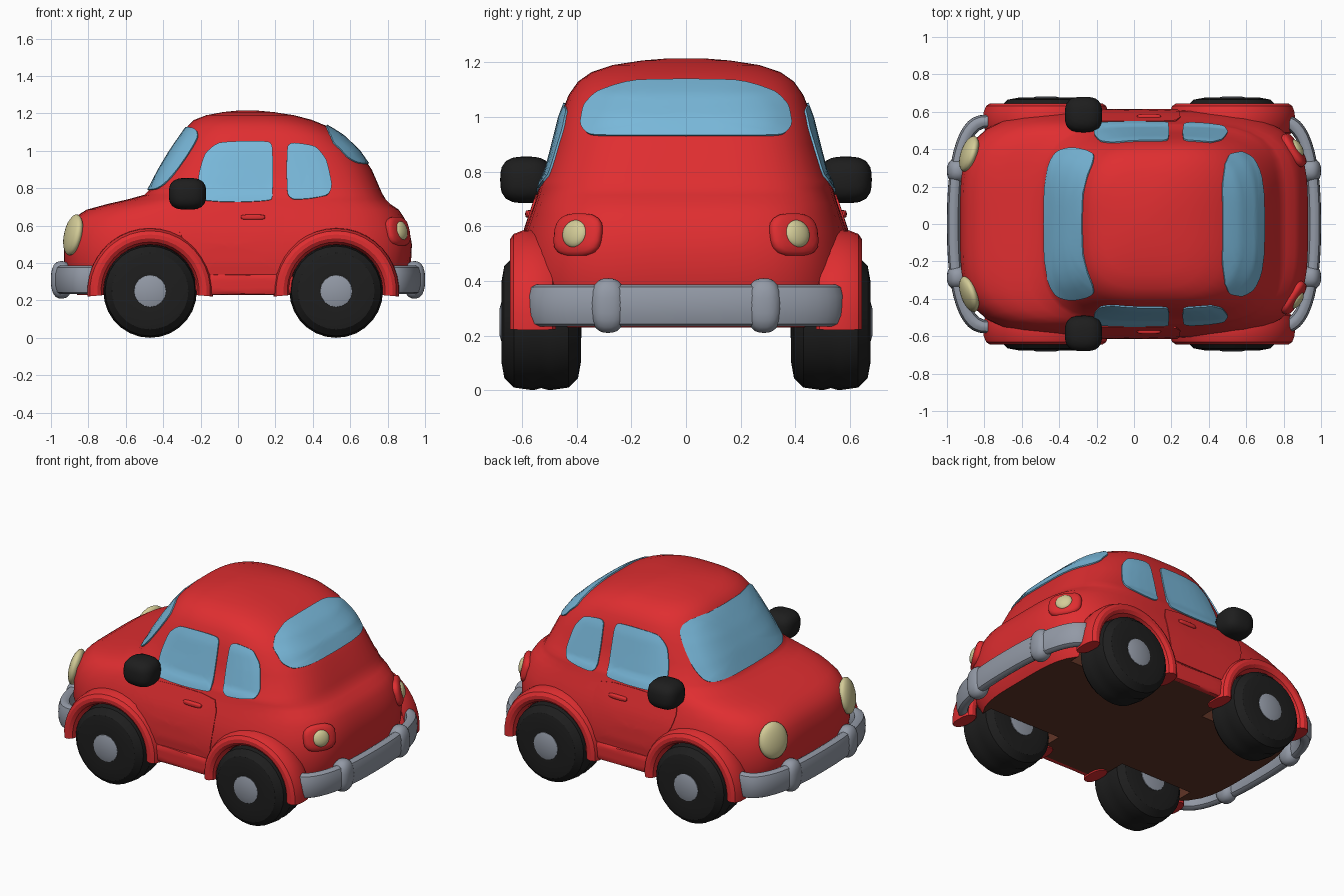
import bpy, bmesh
from math import sin, cos, pi, radians, hypot
from mathutils import Vector
from mathutils.bvhtree import BVHTree

if "Cube" in bpy.data.objects:
    bpy.data.objects.remove(bpy.data.objects["Cube"])


def material(name, rgb):
    mat = bpy.data.materials.new(name)
    mat.use_nodes = True
    mat.diffuse_color = (*rgb, 1)
    for node in mat.node_tree.nodes:
        if node.type == 'BSDF_PRINCIPLED':
            node.inputs["Base Color"].default_value = (*rgb, 1)
    return mat


RED = material("red paint", (0.74, 0.027, 0.03))
BROWN = material("dark brown underside", (0.12, 0.035, 0.02))
GLASS = material("blue glass", (0.19, 0.48, 0.7))
GREY = material("grey metal", (0.29, 0.32, 0.38))
BLACK = material("black rubber", (0.013, 0.013, 0.013))
CREAM = material("cream lamp", (0.65, 0.6, 0.31))
parts = []


def finish(name, bm, mat, recalc=True):
    if recalc:
        bmesh.ops.recalc_face_normals(bm, faces=bm.faces)
    mesh = bpy.data.meshes.new(name)
    bm.to_mesh(mesh)
    bm.free()
    mesh.materials.append(mat)
    obj = bpy.data.objects.new(name, mesh)
    bpy.context.scene.collection.objects.link(obj)
    parts.append(obj)
    return obj


def loft_mesh(rings):
    """Skin closed rings of points and cap both ends."""
    bm = bmesh.new()
    loops = [[bm.verts.new(p) for p in ring] for ring in rings]
    n = len(loops[0])
    for a, b in zip(loops, loops[1:]):
        for i in range(n):
            j = (i + 1) % n
            bm.faces.new((a[i], a[j], b[j], b[i]))
    bm.faces.new(loops[0])
    bm.faces.new(loops[-1])
    bmesh.ops.recalc_face_normals(bm, faces=bm.faces)
    return bm


def rounded(n, power):
    """Unit superellipse with evenly spread directions."""
    out = []
    for i in range(n):
        c, s = cos(2 * pi * i / n), sin(2 * pi * i / n)
        r = (abs(c) ** power + abs(s) ** power) ** (-1 / power)
        out.append((c * r, s * r))
    return out


def lathe(name, mat, x, y, z, side, profile, n=28):
    """Spin (offset, radius) pairs about an axle along y."""
    rings = [[(x + r * cos(2 * pi * i / n), side * (y + o), z + r * sin(2 * pi * i / n))
              for i in range(n)] for o, r in profile]
    return finish(name, loft_mesh(rings), mat)


def blob(name, mat, loc, radii, normal=Vector((1, 0, 0)), box=2):
    """Ellipsoid, squarer with a higher box power, turned to a normal."""
    bm = bmesh.new()
    bmesh.ops.create_icosphere(bm, subdivisions=3, radius=1)
    turn = normal.to_track_quat('X', 'Z')
    for v in bm.verts:
        k = sum(abs(c) ** box for c in v.co) ** (-1 / box)
        v.co = Vector(loc) + turn @ Vector([c * k * r for c, r in zip(v.co, radii)])
    return finish(name, bm, mat)


# Body shell: height, nose x, tail x, half width, corner power
levels = [
    (0.23, -0.86, 0.86, 0.58, 4), (0.3, -0.9, 0.9, 0.6, 4), (0.4, -0.93, 0.925, 0.61, 4),
    (0.5, -0.93, 0.93, 0.605, 4), (0.58, -0.915, 0.915, 0.59, 4), (0.64, -0.88, 0.89, 0.57, 4),
    (0.685, -0.81, 0.86, 0.555, 4), (0.715, -0.7, 0.815, 0.545, 4), (0.74, -0.59, 0.79, 0.538, 4),
    (0.765, -0.5, 0.775, 0.53, 4), (0.785, -0.48, 0.765, 0.515, 4), (0.9, -0.42, 0.715, 0.485, 3.7),
    (1, -0.36, 0.645, 0.46, 3.5), (1.08, -0.305, 0.56, 0.43, 3.4), (1.13, -0.27, 0.48, 0.395, 3.2),
    (1.165, -0.235, 0.395, 0.345, 3), (1.19, -0.17, 0.3, 0.27, 2.8), (1.207, -0.08, 0.19, 0.16, 2.5),
    (1.215, 0, 0.1, 0.06, 2)]
rings = []
for z, nose, tail, half, power in levels:
    mid, reach = (nose + tail) / 2, (tail - nose) / 2
    rings.append([(mid + reach * u, half * v, z) for u, v in rounded(64, power)])
shell = loft_mesh(rings)
tree = BVHTree.FromBMesh(shell)
body = finish("body", shell, RED)


def project(axis, side, u, z):
    """Hit the body from outside, along x or y, at (u, z)."""
    if axis == 'X':
        start, way = Vector((side * 2, u, z)), Vector((-side, 0, 0))
    else:
        start, way = Vector((u, side * 2, z)), Vector((0, -side, 0))
    hit, normal, _, _ = tree.ray_cast(start, way)
    return hit, normal


def plate(name, mat, axis, side, outline, lift=0.008, smooth=4):
    """Thin panel with a rounded outline that follows the body."""
    pts = [Vector(p) for p in outline]
    n = len(pts)
    curve = []
    for i in range(n):
        a, b, c, d = (pts[(i + k) % n] for k in (-1, 0, 1, 2))
        for s in range(smooth):
            t = s / smooth
            tan_b, tan_c = (c - a) * 0.3, (d - b) * 0.3
            curve.append(b * (1 + 2 * t) * (1 - t) ** 2 + tan_b * t * (1 - t) ** 2
                         + c * t * t * (3 - 2 * t) - tan_c * t * t * (1 - t))
    centre = sum(curve, Vector((0, 0))) / len(curve)
    bm = bmesh.new()
    loops = []
    for scale, height in [(1, -0.01)] + [(1 - k / 8, lift) for k in range(8)]:
        loop = []
        for p in curve:
            hit, normal = project(axis, side, *centre.lerp(p, scale))
            loop.append(bm.verts.new(hit + normal * height))
        loops.append(loop)
    hit, normal = project(axis, side, *centre)
    hub = bm.verts.new(hit + normal * lift)
    m = len(curve)
    for i in range(m):
        j = (i + 1) % m
        for a, b in zip(loops, loops[1:]):
            bm.faces.new((a[i], a[j], b[j], b[i]))
        bm.faces.new((loops[-1][i], loops[-1][j], hub))
    bm.normal_update()
    if sum((f.normal * f.calc_area() for f in bm.faces), Vector()).dot(normal) < 0:
        bmesh.ops.reverse_faces(bm, faces=bm.faces)
    return finish(name, bm, mat, recalc=False)


# Windscreen and rear window
half_front = [(0.3, 0.79), (0.385, 0.81), (0.405, 0.88), (0.39, 1), (0.36, 1.08), (0.26, 1.12)]
half_rear = [(0.25, 0.93), (0.35, 0.935), (0.382, 0.97), (0.37, 1.04), (0.32, 1.09), (0.18, 1.13)]
for name, side, half in (("windscreen", -1, half_front), ("rear_window", 1, half_rear)):
    plate(name, GLASS, 'X', side, half + [(-u, z) for u, z in reversed(half)])

# Side glass, doors, handles, sills, mirrors and lamps
front_glass = [(-0.2, 0.74), (-0.21, 0.86), (-0.175, 0.98), (-0.1, 1.04), (0.05, 1.05), (0.165, 1.045),
               (0.185, 1), (0.185, 0.77), (0.165, 0.735), (0, 0.725)]
rear_glass = [(0.265, 0.77), (0.26, 0.9), (0.265, 1.02), (0.3, 1.04), (0.41, 1.02), (0.47, 0.95),
              (0.5, 0.82), (0.48, 0.765), (0.39, 0.745), (0.3, 0.74)]
door = [(-0.3, 0.7), (-0.31, 0.56), (-0.18, 0.36), (-0.15, 0.345), (0.21, 0.345), (0.225, 0.37), (0.225, 0.7)]
for side, tag in ((1, "left"), (-1, "right")):
    plate("front_side_window_" + tag, GLASS, 'Y', side, front_glass)
    plate("rear_side_window_" + tag, GLASS, 'Y', side, rear_glass)
    plate("door_" + tag, RED, 'Y', side, door, lift=0.006)
    hit, normal = project('Y', side, 0.08, 0.645)
    blob("door_handle_" + tag, RED, hit, (0.065, 0.02, 0.014), box=4)
    blob("sill_" + tag, RED, (0.04, side * 0.585, 0.285), (0.27, 0.03, 0.055), box=6)
    blob("mirror_" + tag, BLACK, (-0.27, side * 0.585, 0.77), (0.1, 0.095, 0.085), box=3)
    hit, normal = project('X', -1, side * 0.375, 0.55)
    blob("headlight_" + tag, CREAM, hit, (0.04, 0.1, 0.112), normal)
    hit, normal = project('X', 1, side * 0.4, 0.57)
    blob("tail_light_housing_" + tag, RED, hit - normal * 0.01, (0.03, 0.1, 0.08), normal, box=3)
    blob("tail_light_" + tag, CREAM, hit + normal * 0.012, (0.025, 0.052, 0.052), normal)

# Wheels, arches and wheel wells
AXLE, TYRE = 0.25, 0.25
tyre = [(-0.14, 0.08), (-0.145, 0.15), (-0.135, 0.205), (-0.1, 0.24), (-0.03, 0.25), (0, 0.242),
        (0.03, 0.25), (0.1, 0.24), (0.135, 0.205), (0.145, 0.15), (0.14, 0.08)]
hub = [(-0.15, 0.05), (-0.145, 0.085), (-0.12, 0.095), (0.12, 0.095), (0.14, 0.085), (0.15, 0.05)]
axles = (("front", -0.47), ("rear", 0.525))
for where, x in axles:
    for side, tag in ((1, "left"), (-1, "right")):
        name = where + "_" + tag
        lathe("tyre_" + name, BLACK, x, 0.53, AXLE, side, tyre)
        lathe("hub_" + name, GREY, x, 0.532, AXLE, side, hub, 16)
        arch = []
        for i in range(21):
            a = radians(-5 + 190 * i / 20)
            arch.append([(x + (0.292 + 0.045 * u) * cos(a), side * (0.56 + 0.085 * v),
                          AXLE + (0.292 + 0.045 * u) * sin(a)) for u, v in rounded(14, 2.5)])
        finish("wheel_arch_" + name, loft_mesh(arch), RED)
        cutter = lathe("well_cutter", BROWN, x, 0, AXLE, side, [(0.36, 0.26), (0.8, 0.26)], 32)
        cutter.hide_render = True
        cut = body.modifiers.new("wheel_well", 'BOOLEAN')
        cut.operation, cut.solver, cut.object = 'DIFFERENCE', 'EXACT', cutter
        bpy.context.view_layer.objects.active = body
        bpy.ops.object.modifier_apply(modifier=cut.name)
        parts.remove(cutter)
        bpy.data.objects.remove(cutter)

# Brown underside and wheel wells
body.data.materials.clear()
body.data.materials.append(RED)
body.data.materials.append(BROWN)
for face in body.data.polygons:
    c = face.center
    in_well = any(hypot(c.x - x, c.z - AXLE) < 0.262 for _, x in axles) and abs(c.y) < 0.575
    under = face.normal.z < -0.9 and c.z < 0.24
    face.material_index = 1 if in_well or under else 0

# Bumpers with overriders
for where, end in (("front", -1), ("rear", 1)):
    bar = []
    for i in range(25):
        t = radians(-90 + 180 * i / 24)
        s, c = sin(t), max(cos(t), 0)
        y = 0.55 * (abs(s) ** 0.8) * (1 if s > 0 else -1)
        x = 0.78 + 0.185 * c ** 0.8
        bar.append([(end * (x + 0.035 * u * c ** 0.5), y + 0.035 * u * s, 0.31 + 0.077 * v)
                    for u, v in rounded(14, 3)])
    finish("bumper_" + where, loft_mesh(bar), GREY)
    for side, tag in ((1, "left"), (-1, "right")):
        blob("overrider_" + where + "_" + tag, GREY, (end * 0.943, side * 0.285, 0.31),
             (0.057, 0.065, 0.1), box=2.6)

# Smooth shading with crisp edges
bpy.ops.object.select_all(action='DESELECT')
for obj in parts:
    obj.select_set(True)
bpy.context.view_layer.objects.active = body
bpy.ops.object.shade_smooth_by_angle(angle=radians(32))
